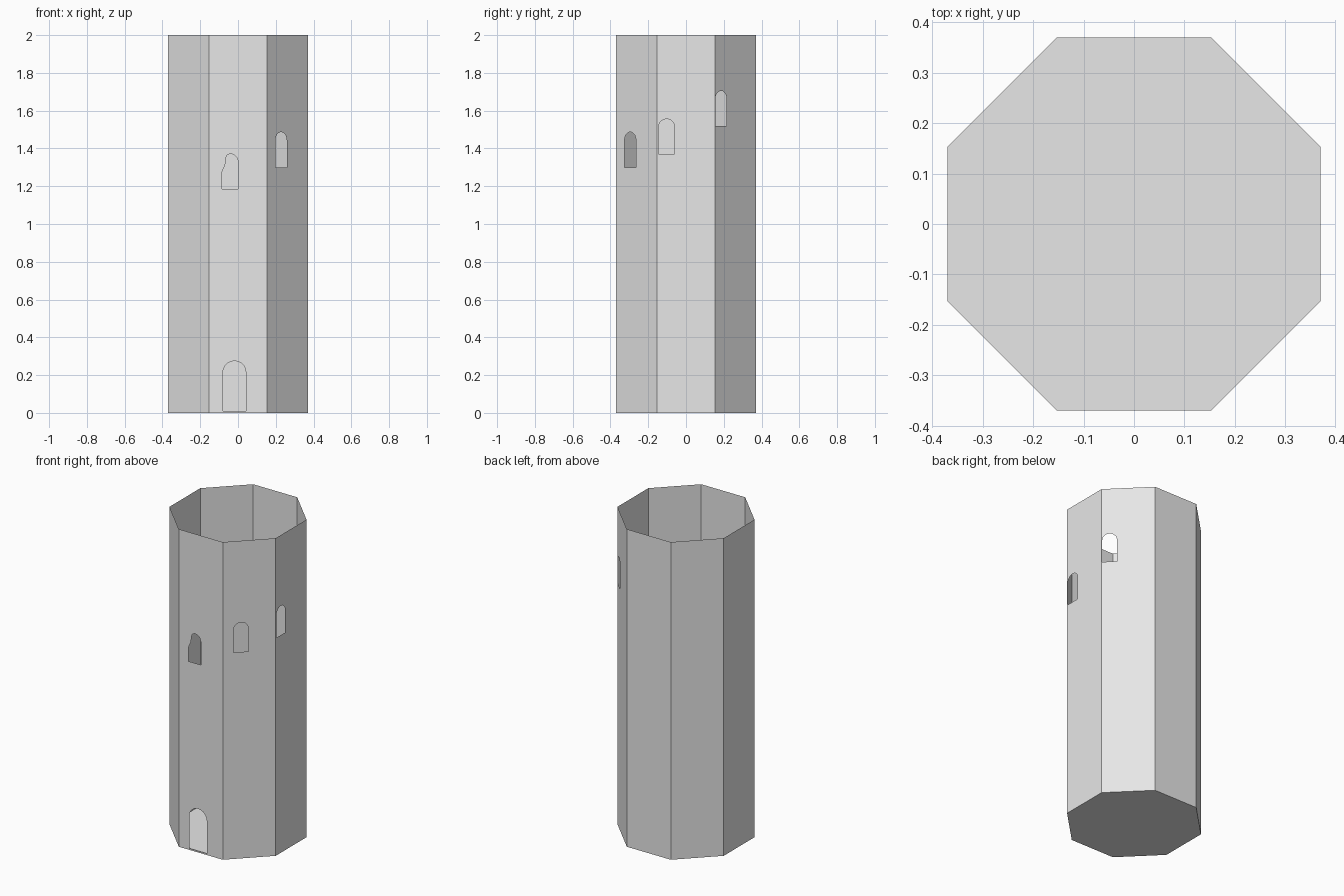
import bpy
import bmesh
from math import pi, cos, sin, tan, radians
from mathutils import Vector

cube = bpy.data.objects.get("Cube")
if cube:
    bpy.data.objects.remove(cube, do_unlink=True)

APOTHEM, HEIGHT, SIDES = 0.37, 2.0, 8
HALF = APOTHEM * tan(pi / SIDES)

stone = bpy.data.materials.new("pale_grey_stone")
stone.use_nodes = True
GREY = (0.8, 0.8, 0.8, 1.0)
stone.diffuse_color = GREY
stone.node_tree.nodes["Principled BSDF"].inputs["Base Color"].default_value = GREY


def arch(left, right, bottom, top, steps=10):
    """Round-headed opening as (along wall, height) points."""
    r, mid = (right - left) / 2, (left + right) / 2
    head = [(mid + r * cos(pi * i / steps), top - r + r * sin(pi * i / steps))
            for i in range(steps + 1)]
    return [(left, bottom), (right, bottom)] + head


def chipped_arch(left, right, bottom, top):
    """Arch whose left shoulder is partly filled in."""
    points = [p for p in arch(left, right, bottom, top) if p[0] > left + 0.035]
    chip = [(0.026, top - 0.008), (0.02, top - 0.025),
            (0.017, top - 0.06), (0.005, top - 0.085), (0, top - 0.1)]
    return points + [(left + dx, z) for dx, z in chip] + [(left, bottom)]


def finish(name, bm):
    mesh = bpy.data.meshes.new(name)
    bm.to_mesh(mesh)
    bm.free()
    mesh.materials.append(stone)
    obj = bpy.data.objects.new(name, mesh)
    bpy.context.collection.objects.link(obj)


# Openings per wall, keyed by the direction the wall faces in degrees
openings = {
    -90: [arch(-0.08, 0.042, 0.01, 0.275), chipped_arch(-0.085, 0.0, 1.186, 1.372)],
    -45: [arch(-0.09, -0.005, 1.3, 1.487)],
    0: [arch(-0.145, -0.06, 1.37, 1.556)],
    45: [arch(-0.15, -0.065, 1.52, 1.705)],
}

# Thin octagonal walls, open at the top
walls = bmesh.new()
for k in range(SIDES):
    degrees = -180 + k * 45
    a = radians(degrees)
    normal = Vector((cos(a), sin(a), 0))
    along = Vector((-sin(a), cos(a), 0))
    outline = [(-HALF, 0), (HALF, 0), (HALF, HEIGHT), (-HALF, HEIGHT)]
    edges = []
    for loop in [outline] + openings.get(degrees, []):
        verts = [walls.verts.new(normal * APOTHEM + along * s + Vector((0, 0, z)))
                 for s, z in loop]
        edges += [walls.edges.new((v, verts[(i + 1) % len(verts)]))
                  for i, v in enumerate(verts)]
    filled = bmesh.ops.triangle_fill(walls, edges=edges, use_beauty=True, normal=normal)
    for face in filled["geom"]:
        if isinstance(face, bmesh.types.BMFace):
            face.normal_update()
            if face.normal.dot(normal) < 0:
                face.normal_flip()
bmesh.ops.remove_doubles(walls, verts=walls.verts[:], dist=0.0001)
finish("tower_walls", walls)

# Floor closing the base
floor = bmesh.new()
radius = APOTHEM / cos(pi / SIDES)
ring = [floor.verts.new((radius * cos((i + 0.5) * pi / 4), radius * sin((i + 0.5) * pi / 4), 0))
        for i in range(SIDES)]
floor.faces.new(ring[::-1])
finish("tower_floor", floor)
